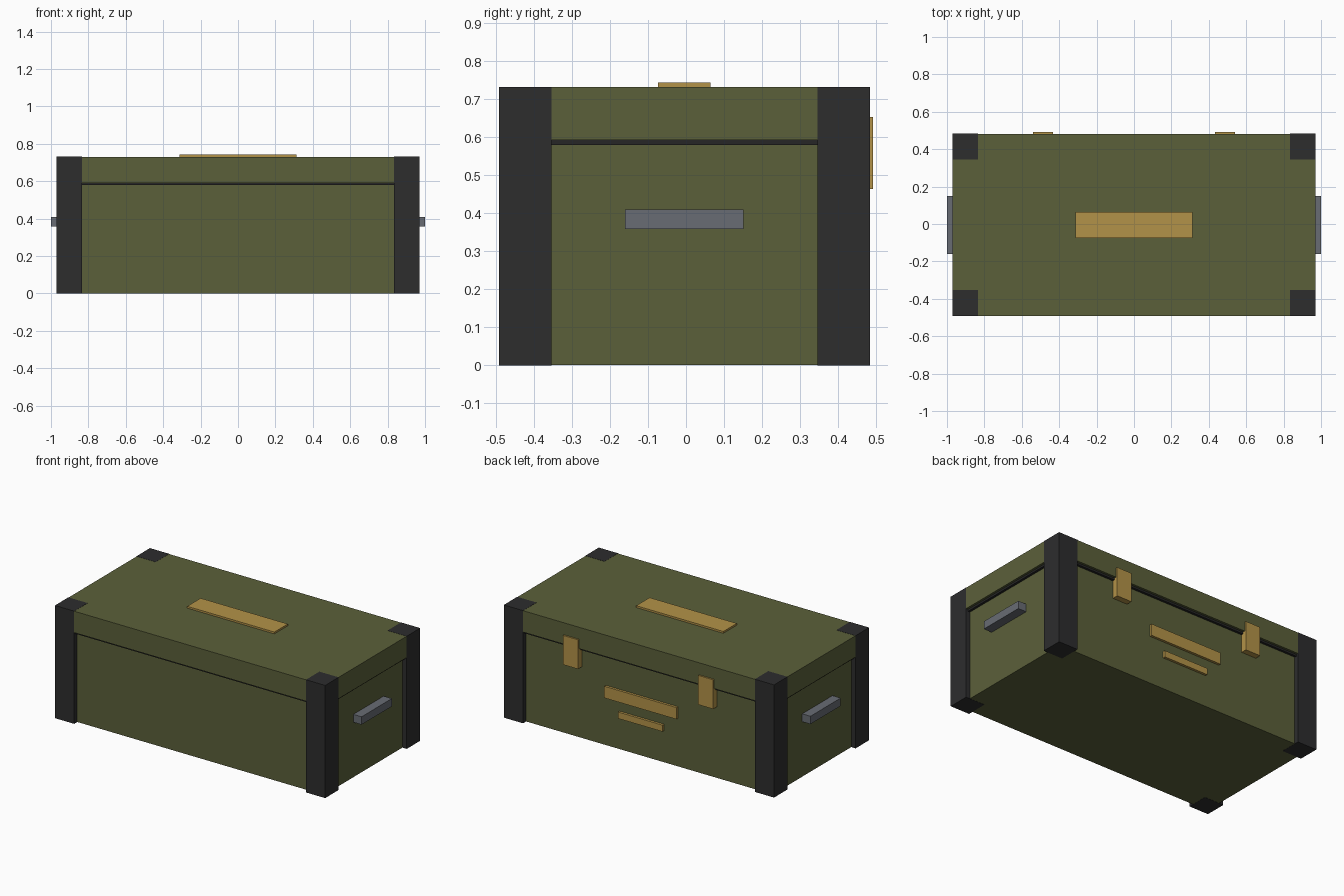
import bpy
import bmesh
from mathutils import Vector

cube = bpy.data.objects.get("Cube")
if cube:
    bpy.data.objects.remove(cube, do_unlink=True)


def material(name, rgb):
    mat = bpy.data.materials.new(name)
    mat.use_nodes = True
    color = (*rgb, 1.0)
    mat.diffuse_color = color
    bsdf = next(n for n in mat.node_tree.nodes if n.type == 'BSDF_PRINCIPLED')
    bsdf.inputs["Base Color"].default_value = color
    return mat


olive = material("olive paint", (0.105, 0.117, 0.042))
black = material("black steel", (0.026, 0.026, 0.027))
rubber = material("dark rubber", (0.019, 0.019, 0.019))
brass = material("brass", (0.45, 0.29, 0.065))
grey = material("grey metal", (0.138, 0.15, 0.172))


def box(name, mat, low, high):
    """Axis-aligned box between two opposite corners."""
    low, high = Vector(low), Vector(high)
    size, centre = high - low, (low + high) / 2
    bm = bmesh.new()
    bmesh.ops.create_cube(bm, size=1.0)
    bmesh.ops.scale(bm, vec=size, verts=bm.verts)
    mesh = bpy.data.meshes.new(name)
    bm.to_mesh(mesh)
    bm.free()
    mesh.materials.append(mat)
    obj = bpy.data.objects.new(name, mesh)
    obj.location = centre
    bpy.context.collection.objects.link(obj)
    return obj


# Overall outline of the chest
X, FRONT, BACK, TOP = 0.971, -0.492, 0.483, 0.732
SEAM_LOW, SEAM_HIGH = 0.579, 0.592
POST = 0.138


def layer(name, mat, inset, z0, z1):
    """Full-footprint slab, set in from the outline."""
    return box(name, mat, (inset - X, FRONT + inset, z0),
               (X - inset, BACK - inset, z1))


# Body, seal and lid; the lid sits a hair inside the corner posts
layer("body", olive, 0.03, 0.001, SEAM_LOW)
layer("lid_seal", rubber, 0.015, SEAM_LOW, SEAM_HIGH)
layer("lid", olive, 0.001, SEAM_HIGH, TOP - 0.001)

# Corner posts
for side, x in (("right", -X), ("left", X - POST)):
    for end, y in (("front", FRONT), ("back", BACK - POST)):
        box(f"corner_post_{end}_{side}", black, (x, y, 0),
            (x + POST, y + POST, TOP))

# Side handles and back latches
for side, s in (("right", -1), ("left", 1)):
    x0, x1 = sorted((s * 0.935, s * 1.0))
    box(f"handle_{side}", grey, (x0, -0.16, 0.358), (x1, 0.151, 0.409))
    x0, x1 = sorted((s * 0.432, s * 0.54))
    box(f"latch_{side}", brass, (x0, 0.44, 0.463), (x1, 0.492, 0.653))

# Lid plate and the two plates on the back
box("lid_plate", brass, (-0.313, -0.074, 0.72), (0.313, 0.064, 0.743))
box("back_plate_upper", brass, (-0.26, 0.44, 0.313), (0.26, 0.469, 0.389))
box("back_plate_lower", brass, (-0.16, 0.44, 0.206), (0.16, 0.469, 0.248))
